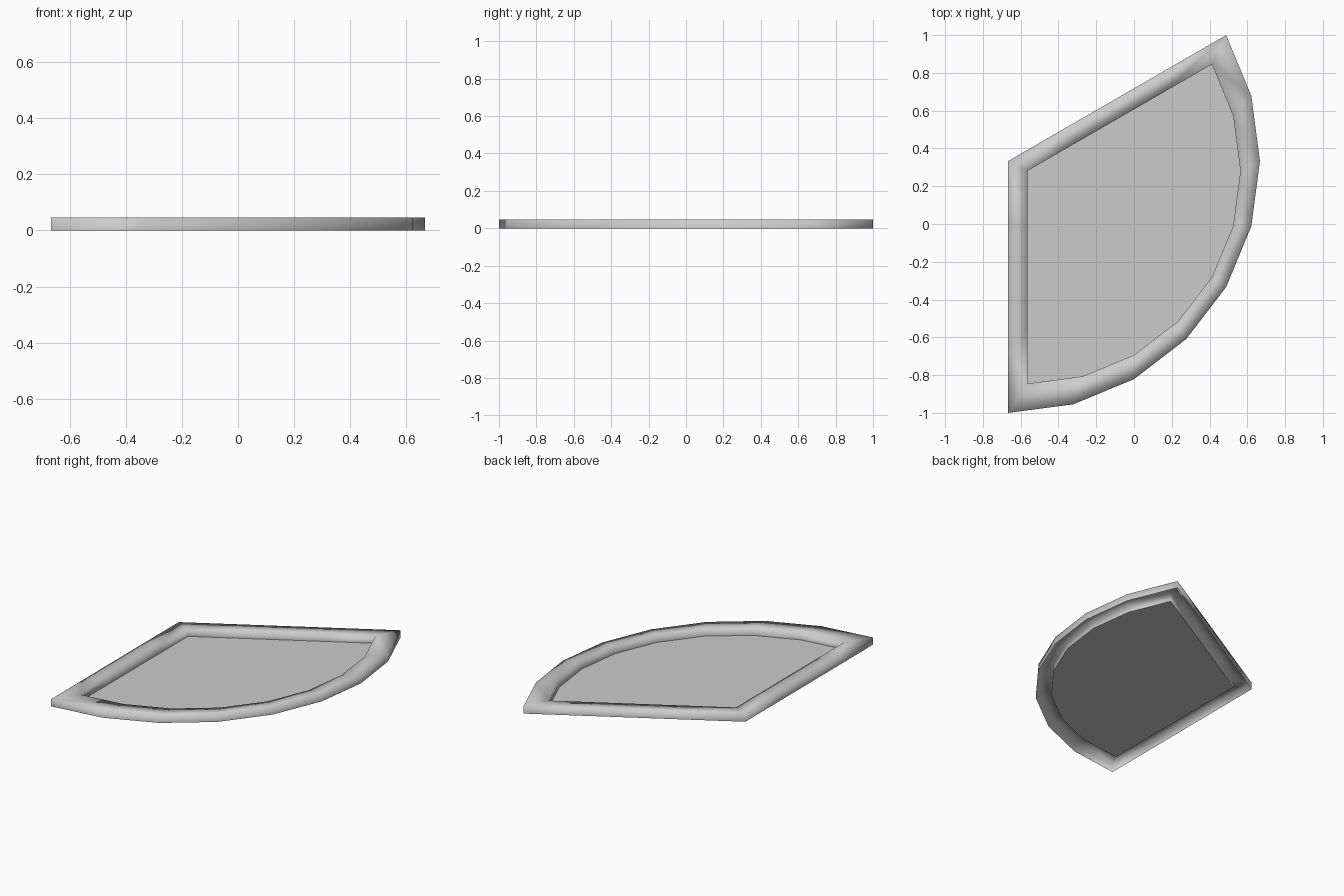
import bpy, bmesh, math

if "Cube" in bpy.data.objects:
    bpy.data.objects.remove(bpy.data.objects["Cube"])

APEX = (-2 / 3, 1 / 3)   # corner of the 120 degree sector
R, INNER, H = 4 / 3, 0.845, 0.047


def at(radius, deg):
    a = math.radians(deg)
    return APEX[0] + radius * math.cos(a), APEX[1] + radius * math.sin(a)


# Sector outline, counter-clockwise: arc in 15 degree steps, then both straight sides in four
outline = [at(R, -90 + 15 * i) for i in range(9)]
outline += [at(R * i / 4, 30) for i in (3, 2, 1, 0)]
outline += [at(R * i / 4, -90) for i in (1, 2, 3)]


def make_object(name, bm, smooth):
    for f in bm.faces:
        f.smooth = smooth
    mesh = bpy.data.meshes.new(name)
    bm.to_mesh(mesh)
    bm.free()
    obj = bpy.data.objects.new(name, mesh)
    bpy.context.collection.objects.link(obj)
    return obj


# Raised rim, open underneath: outer wall, top, inner wall
bm = bmesh.new()
profile = [(1, 0), (1, H), (INNER, H), (INNER, 0)]
loops = [[bm.verts.new((x * s, y * s, z)) for x, y in outline] for s, z in profile]
n = len(outline)
for low, high in zip(loops, loops[1:]):
    for i in range(n):
        j = (i + 1) % n
        bm.faces.new((low[i], low[j], high[j], high[i]))
make_object("rim", bm, True)

# Flat floor panel inside the rim
bm = bmesh.new()
bm.faces.new([bm.verts.new((x * INNER, y * INNER, 0)) for x, y in outline])
make_object("floor_panel", bm, False)
